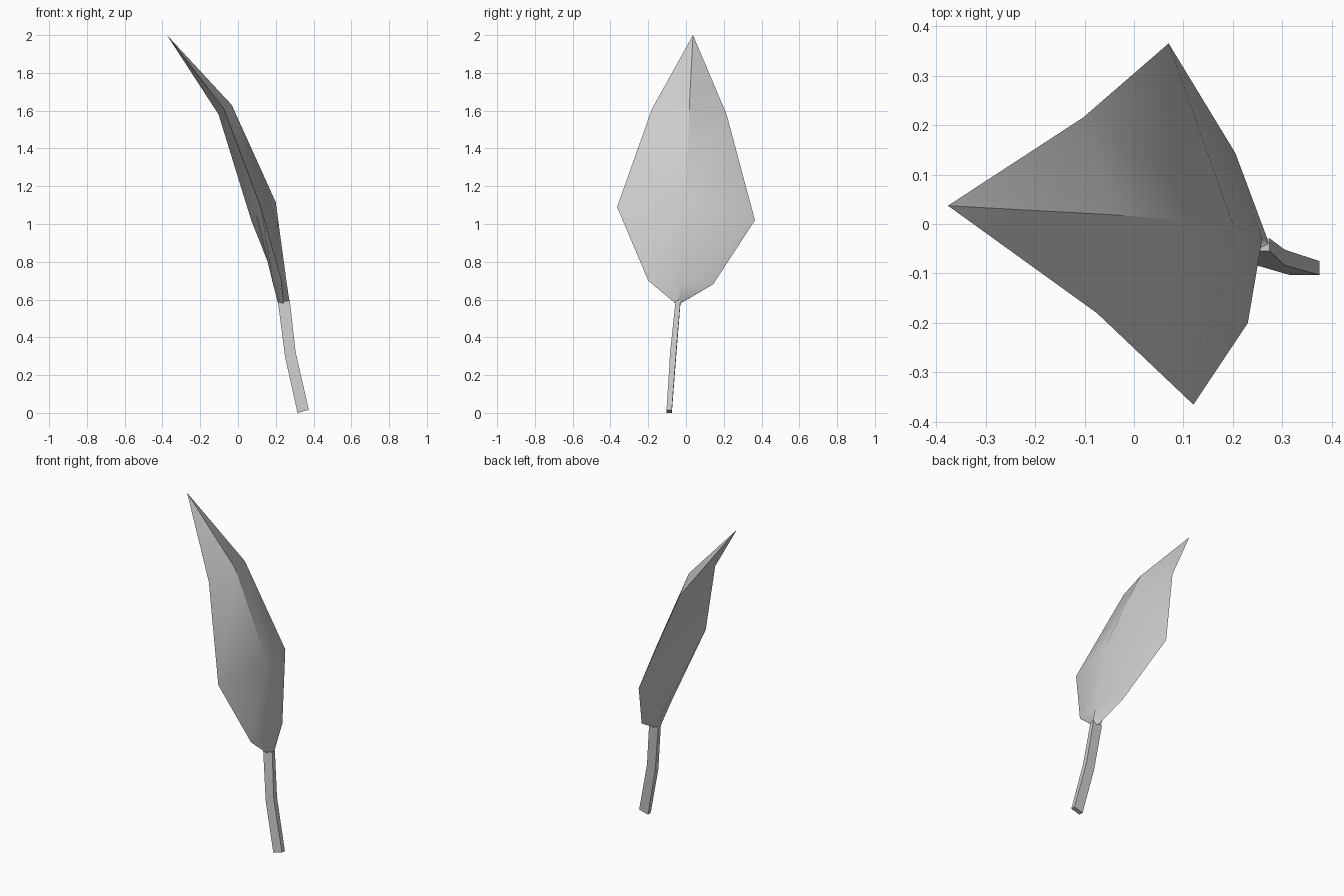
import bpy, bmesh, math
from mathutils import Vector

if "Cube" in bpy.data.objects:
    bpy.data.objects.remove(bpy.data.objects["Cube"])


def loft(name, rows, angle):
    """Skin successive rings of points with quads, cap both ends, smooth."""
    bm = bmesh.new()
    rings = [[bm.verts.new(p) for p in row] for row in rows]
    for a, b in zip(rings, rings[1:]):
        n = len(a)
        for i in range(n):
            j = (i + 1) % n
            bm.faces.new((a[i], a[j], b[j], b[i]))
    bm.faces.new(rings[0])
    bm.faces.new(rings[-1])
    bmesh.ops.remove_doubles(bm, verts=bm.verts, dist=0.0005)
    bmesh.ops.recalc_face_normals(bm, faces=bm.faces)
    mesh = bpy.data.meshes.new(name)
    bm.to_mesh(mesh)
    bm.free()
    obj = bpy.data.objects.new(name, mesh)
    bpy.context.collection.objects.link(obj)
    bpy.ops.object.select_all(action='DESELECT')
    obj.select_set(True)
    bpy.context.view_layer.objects.active = obj
    bpy.ops.object.shade_smooth_by_angle(angle=math.radians(angle))
    return obj


# Leaf blade: left edge, front midrib, right edge, flat back, base to tip
tip = (-0.376, 0.037, 2.0)
loft("leaf_blade", [
    [(0.24, -0.056, 0.58), (0.274, -0.042, 0.58),
     (0.24, -0.028, 0.58), (0.212, -0.045, 0.58)],
    [(0.23, -0.20, 0.70), (0.259, -0.03, 0.68),
     (0.205, 0.143, 0.68), (0.186, -0.03, 0.68)],
    [(0.12, -0.365, 1.09), (0.2, 0.0, 1.115),
     (0.07, 0.365, 1.02), (0.095, 0.0, 1.055)],
    [(-0.075, -0.18, 1.61), (-0.033, 0.018, 1.63),
     (-0.103, 0.215, 1.58), (-0.088, 0.018, 1.595)],
    [tip] * 4,
], 35)

# Stem: bent four-sided stalk; centre, half depth, half width, tilt
stations = [
    ((0.345, -0.089, 0.008), 0.030, 0.014, 0.008),
    ((0.277, -0.068, 0.31), 0.028, 0.016, 0.012),
    ((0.243, -0.042, 0.59), 0.031, 0.013, 0.005),
]
corners = [(-1, -1), (1, -1), (1, 1), (-1, 1)]
loft("leaf_stem", [
    [Vector(c) + Vector((sx * d, sy * w, sx * t)) for sx, sy in corners]
    for c, d, w, t in stations
], 35)
